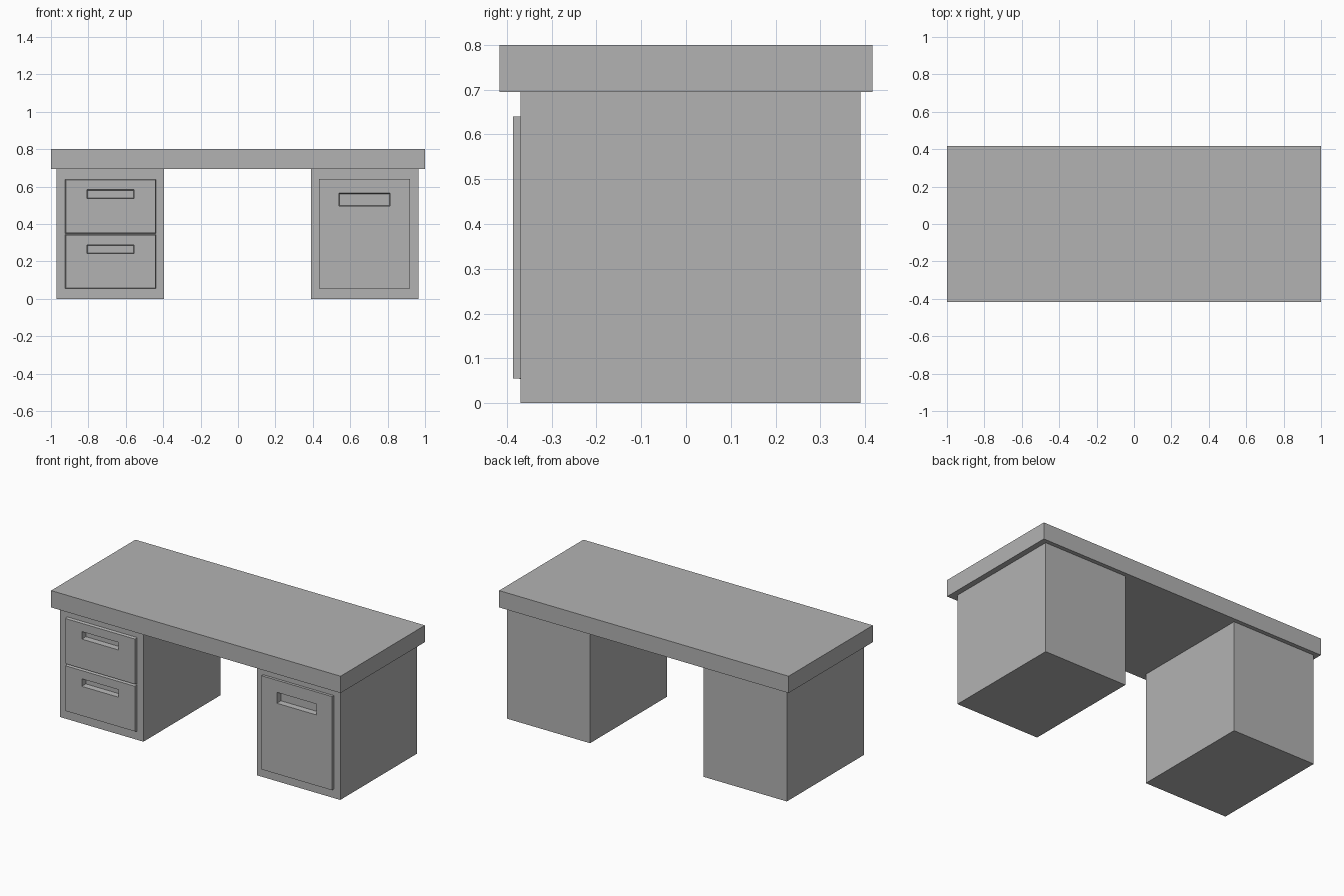
import bpy

default_cube = bpy.data.objects.get("Cube")
if default_cube:
    bpy.data.objects.remove(default_cube, do_unlink=True)

GREY = (0.45, 0.45, 0.45, 1.0)
grey = bpy.data.materials.new("plain_grey")
grey.use_nodes = True
grey.diffuse_color = GREY
grey.node_tree.nodes["Principled BSDF"].inputs["Base Color"].default_value = GREY


def block(name, xs, ys, zs, taper=0.0, taper_end=-1):
    """Flat-sided block spanning the given ranges, shrunk by taper at one y end."""
    bpy.ops.mesh.primitive_cube_add(size=2)
    ob = bpy.context.object
    ob.name = ob.data.name = name
    for v in ob.data.vertices:
        shrink = taper if v.co.y * taper_end > 0 else 0.0
        side, up = v.co.x, v.co.z
        v.co.x = (xs[0] if side < 0 else xs[1]) - side * shrink
        v.co.y = ys[0] if v.co.y < 0 else ys[1]
        v.co.z = (zs[0] if up < 0 else zs[1]) - up * shrink
    ob.data.materials.append(grey)
    return ob


def carve(target, cutter):
    """Subtract the cutter from the target."""
    mod = target.modifiers.new("recess", "BOOLEAN")
    mod.operation = "DIFFERENCE"
    mod.solver = "EXACT"
    mod.object = cutter
    bpy.context.view_layer.objects.active = target
    bpy.ops.object.modifier_apply(modifier=mod.name)


def add_front(name, cabinet, xs, zs, grip_xs, grip_zs, taper):
    """Raised front panel with a recessed grip sunk into the cabinet."""
    panel = block(name, xs, (-0.386, -0.365), zs, taper)
    cutter = block("grip_cutter", grip_xs, (-0.40, -0.352), grip_zs, 0.005, 1)
    cutter.hide_render = True
    carve(panel, cutter)
    carve(cabinet, cutter)
    bpy.data.objects.remove(cutter, do_unlink=True)


# Table top
block("table_top", (-1, 1), (-0.416, 0.416), (0.695, 0.80))

# Pedestal cabinets
right_cabinet = block("right_cabinet", (-0.97, -0.395), (-0.369, 0.39), (0, 0.70))
left_cabinet = block("left_cabinet", (0.39, 0.965), (-0.369, 0.39), (0, 0.70))

# Two drawers on the right cabinet
for name, z in (("lower_drawer", 0.053), ("upper_drawer", 0.348)):
    add_front(name, right_cabinet, (-0.925, -0.437), (z, z + 0.292),
              (-0.81, -0.555), (z + 0.187, z + 0.237), 0.005)

# Single door on the left cabinet
add_front("door", left_cabinet, (0.432, 0.92), (0.055, 0.64),
          (0.538, 0.815), (0.495, 0.566), 0.0)
